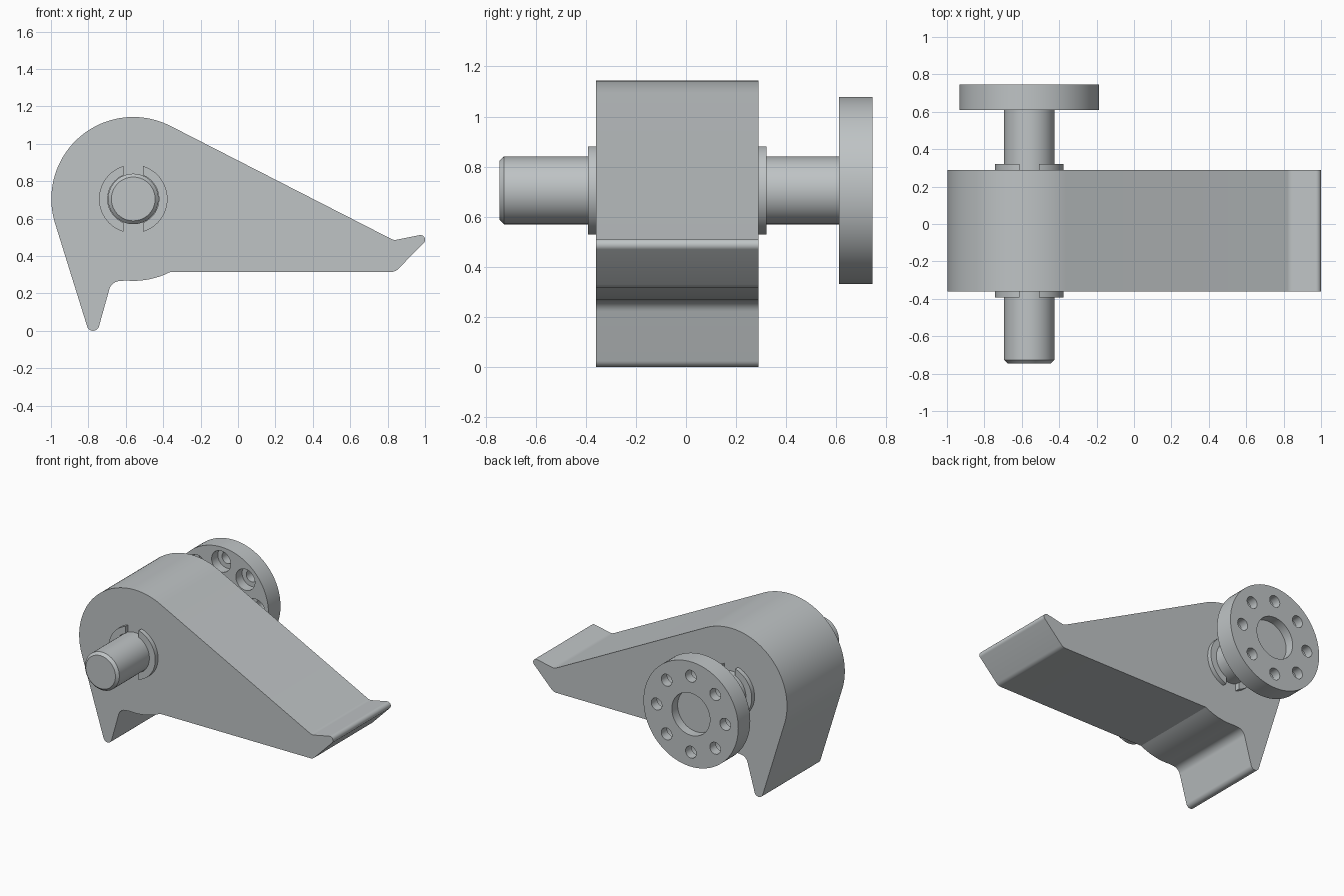
import bpy, bmesh
from math import sin, cos, pi, radians

if "Cube" in bpy.data.objects:
    bpy.data.objects.remove(bpy.data.objects["Cube"], do_unlink=True)

grey = bpy.data.materials.new("light grey metal")
grey.use_nodes = True
GREY = (0.52, 0.55, 0.56, 1)
grey.diffuse_color = GREY
grey.node_tree.nodes["Principled BSDF"].inputs["Base Color"].default_value = GREY

AX, AZ = -0.56, 0.705          # pivot axis, running along y
Y0, Y1 = -0.36, 0.29           # lever body faces


def make(name, bm):
    bmesh.ops.recalc_face_normals(bm, faces=bm.faces)
    me = bpy.data.meshes.new(name)
    bm.to_mesh(me)
    bm.free()
    me.materials.append(grey)
    ob = bpy.data.objects.new(name, me)
    bpy.context.collection.objects.link(ob)
    return ob


def select(ob):
    bpy.ops.object.select_all(action='DESELECT')
    ob.select_set(True)
    bpy.context.view_layer.objects.active = ob


def smooth(ob, angle=25):
    select(ob)
    bpy.ops.object.shade_smooth_by_angle(angle=radians(angle))


def lathe(bm, cx, cz, profile, segs, closed=False):
    """Turn a (radius, y) profile about an axis parallel to y."""
    rings = [[bm.verts.new((cx + r * cos(2 * pi * i / segs), y, cz + r * sin(2 * pi * i / segs)))
              for i in range(segs)] for r, y in profile]
    pairs = list(zip(rings, rings[1:]))
    if closed:
        pairs.append((rings[-1], rings[0]))
    else:
        bm.faces.new(rings[0])
        bm.faces.new(rings[-1])
    for a, b in pairs:
        for i in range(segs):
            j = (i + 1) % segs
            bm.faces.new((a[i], a[j], b[j], b[i]))


def cut(ob, cutter):
    mod = ob.modifiers.new("cut", 'BOOLEAN')
    mod.operation = 'DIFFERENCE'
    mod.solver = 'EXACT'
    mod.object = cutter
    cutter.hide_render = True
    select(ob)
    bpy.ops.object.modifier_apply(modifier=mod.name)
    bpy.data.objects.remove(cutter, do_unlink=True)


def arc(cx, cz, r, a0, a1, n):
    angles = [radians(a0 + (a1 - a0) * i / n) for i in range(n + 1)]
    return [(cx + r * cos(a), cz + r * sin(a)) for a in angles]


# Lever body: outline made of tangent arcs joined by straight lines
outline = (arc(AX, AZ, 0.438, 63, 197, 48)          # hub
           + arc(-0.775, 0.033, 0.033, 197, 345, 12)  # tooth tip
           + arc(-0.63, 0.206, 0.06, 165, 90, 8)      # tooth root
           + arc(AX, AZ, 0.438, 265, 297, 12)         # hub underside
           + arc(0.82, 0.365, 0.05, 270, 315, 6)      # heel of the lip
           + arc(0.975, 0.487, 0.025, 315, 462, 12)   # lip tip
           + arc(0.84, 0.531, 0.045, 283, 243, 6))    # lip hollow
bm = bmesh.new()
front = [bm.verts.new((x, Y0, z)) for x, z in outline]
back = [bm.verts.new((x, Y1, z)) for x, z in outline]
bm.faces.new(front)
bm.faces.new(back)
for i in range(len(front)):
    j = (i + 1) % len(front)
    bm.faces.new((front[i], front[j], back[j], back[i]))
smooth(make("lever_body", bm))

# Shaft with a chamfered free end
bm = bmesh.new()
lathe(bm, AX, AZ, [(0.117, -0.745), (0.135, -0.727), (0.135, 0.63)], 64)
smooth(make("shaft", bm))

# Slotted collars on both sides of the body
for name, ya, yb in (("front_collar", Y0 - 0.032, Y0 + 0.02), ("back_collar", Y1 - 0.02, Y1 + 0.032)):
    bm = bmesh.new()
    lathe(bm, AX, AZ, [(0.183, ya), (0.183, yb), (0.137, yb), (0.137, ya)], 64, closed=True)
    collar = make(name, bm)
    bm = bmesh.new()
    bmesh.ops.create_cube(bm, size=1)
    for v in bm.verts:
        v.co = (AX + v.co.x * 0.106, (ya + yb) / 2 + v.co.y * 0.2, AZ + v.co.z * 0.6)
    cut(collar, make("slot_cutter", bm))
    smooth(collar)

# Bolt flange with a centre recess and a ring of counterbored holes
F0, F1 = 0.61, 0.745
bm = bmesh.new()
lathe(bm, AX, AZ, [(0.373, F0), (0.373, F1)], 96)
flange = make("flange", bm)
bm = bmesh.new()
lathe(bm, AX, AZ, [(0.15, F1 - 0.065), (0.15, F1 + 0.1)], 64)
for k in range(8):
    a = k * pi / 4
    lathe(bm, AX + 0.27 * cos(a), AZ + 0.27 * sin(a),
          [(0.075, F0 - 0.1), (0.075, F0 + 0.07), (0.042, F0 + 0.07), (0.042, F1 + 0.1)], 32)
cut(flange, make("hole_cutter", bm))
smooth(flange)
